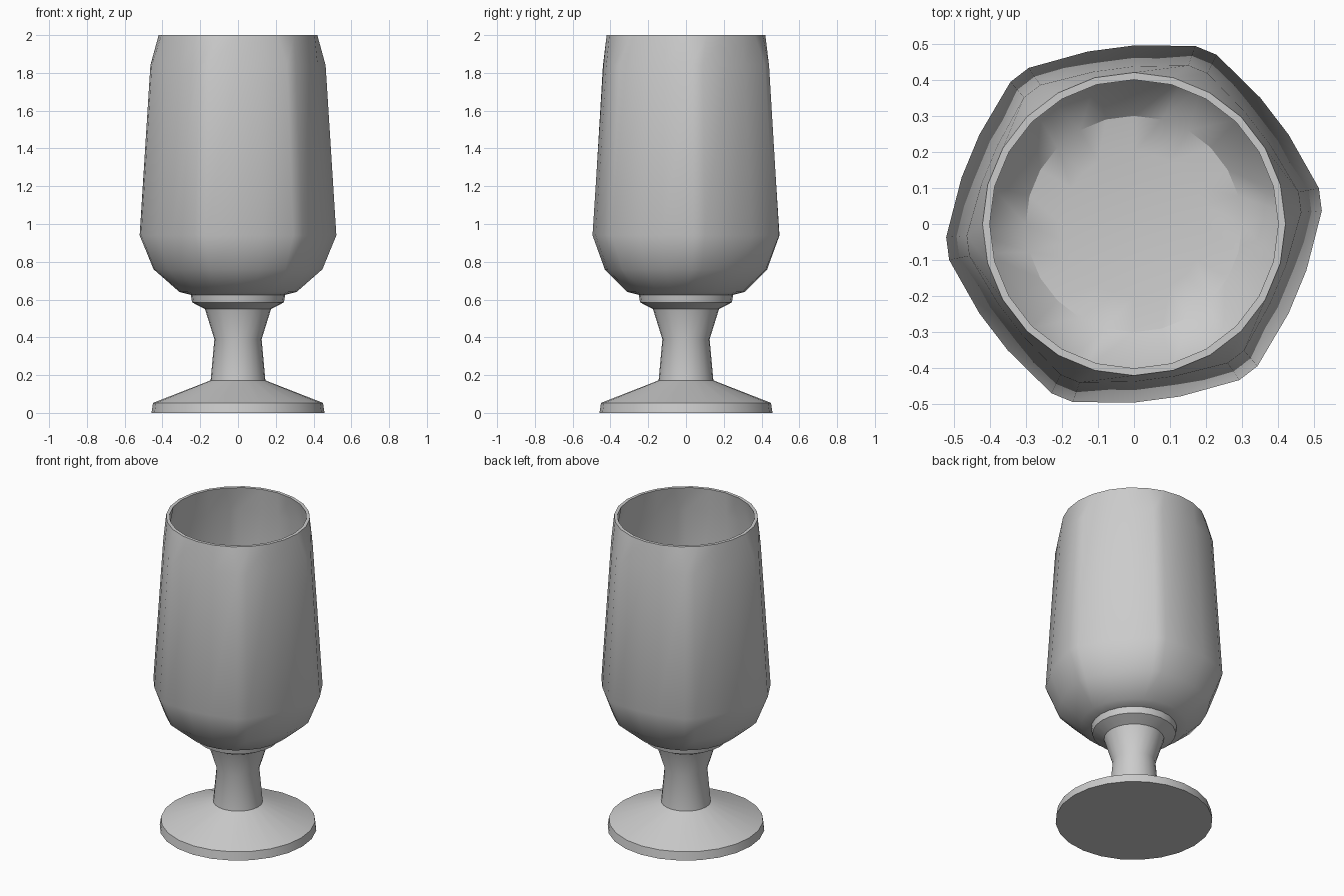
import bpy, bmesh
from math import radians, cos, sin

if "Cube" in bpy.data.objects:
    bpy.data.objects.remove(bpy.data.objects["Cube"])

SECTOR = 60  # six soft facets, four vertices each


def ring(bm, z, flat, corner=None):
    """24-vertex ring: round if corner is None, otherwise a soft hexagon."""
    verts = []
    for k in range(6):
        base = k * SECTOR + 7.5
        if corner is None:
            pts = [(-7.5, flat), (7.5, flat), (22.5, flat), (37.5, flat)]
        else:
            pts = [(-3.5, corner), (3.5, corner), (22.5, flat), (37.5, flat)]
        for off, r in pts:
            a = radians(base + off)
            verts.append(bm.verts.new((r * cos(a), r * sin(a), z)))
    return verts


def loft(name, profile):
    """Skin a stack of rings and close both ends."""
    bm = bmesh.new()
    rings = [ring(bm, *p) for p in profile]
    for a, b in zip(rings, rings[1:]):
        for i in range(24):
            j = (i + 1) % 24
            bm.faces.new((a[i], a[j], b[j], b[i]))
    bm.faces.new(rings[0])
    bm.faces.new(rings[-1])
    bmesh.ops.recalc_face_normals(bm, faces=bm.faces)
    me = bpy.data.meshes.new(name)
    bm.to_mesh(me)
    bm.free()
    ob = bpy.data.objects.new(name, me)
    bpy.context.collection.objects.link(ob)
    bpy.ops.object.select_all(action='DESELECT')
    ob.select_set(True)
    bpy.context.view_layer.objects.active = ob
    bpy.ops.object.shade_smooth_by_angle(angle=radians(32))
    return ob


# Whole goblet as one skin: (z, flat radius, optional corner radius)
loft("goblet", [
    # foot and stem
    (0.0, 0.458), (0.053, 0.45), (0.172, 0.145), (0.39, 0.125), (0.55, 0.175),
    # collar under the bowl
    (0.585, 0.243), (0.625, 0.25), (0.64, 0.31),
    # faceted outer wall up to the round rim
    (0.76, 0.43, 0.448), (0.94, 0.495, 0.522), (1.84, 0.437, 0.465), (2.0, 0.42),
    # inner wall down to the bowl floor
    (2.0, 0.40), (1.84, 0.413, 0.441), (0.945, 0.471, 0.498),
    (0.775, 0.41, 0.428), (0.67, 0.30), (0.655, 0.20),
])
